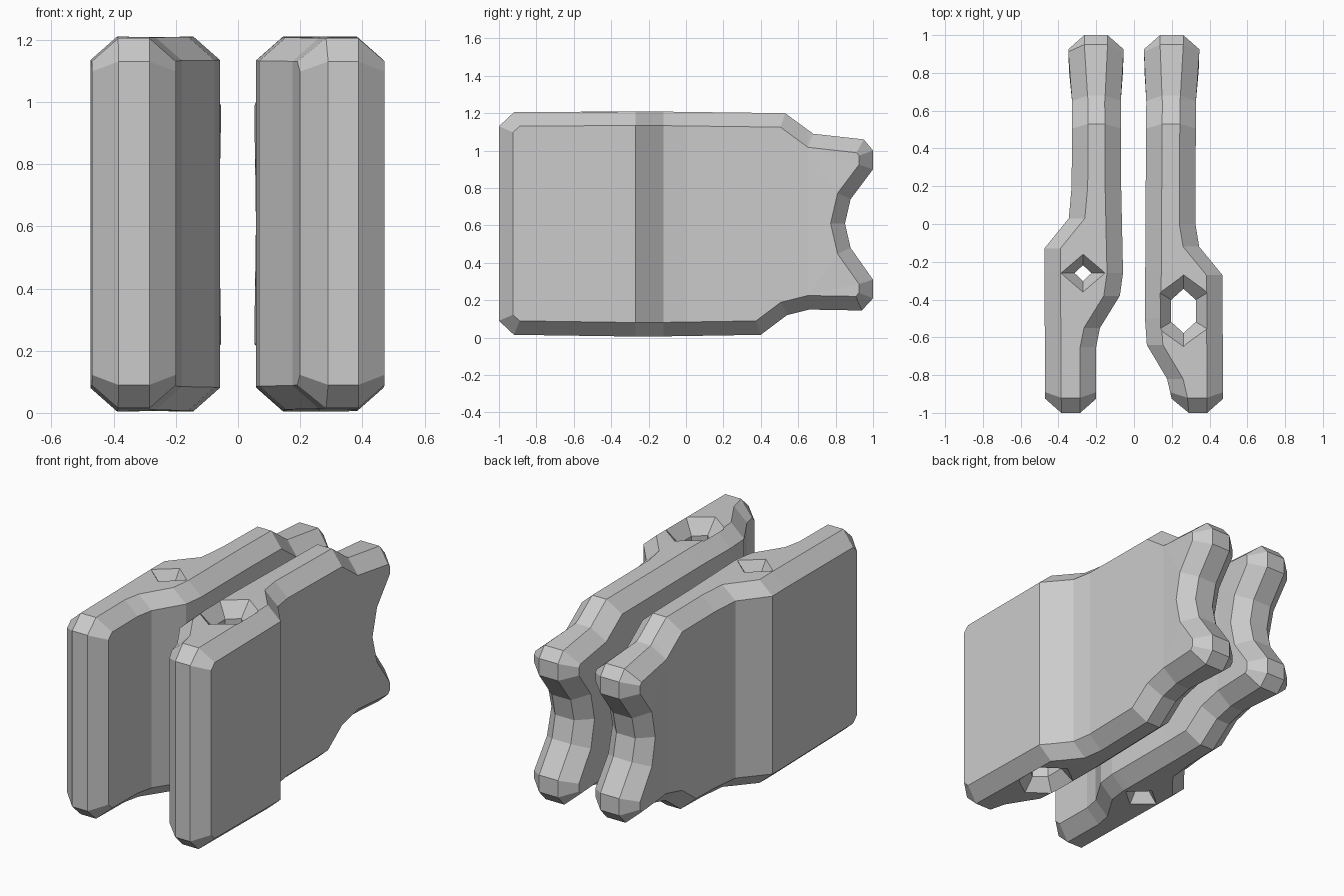
import bpy, bmesh, math
from mathutils import Vector

if "Cube" in bpy.data.objects:
    bpy.data.objects.remove(bpy.data.objects["Cube"])

# Side silhouette (y, z), counter-clockwise
SIDE = [(-1, .09), (-.92, .015), (-.22, .005), (.4, .015), (.54, .12), (.66, .15), (.94, .145),
        (1, .21), (1, .31), (.88, .48), (.85, .61), (.88, .74), (1, .9), (1, 1.0), (.95, 1.06),
        (.68, 1.09), (.53, 1.2), (-.25, 1.21), (-.92, 1.205), (-1, 1.13)]
CHAMFER = .085


def inset(pts, d):
    out = []
    for i, p in enumerate(pts):
        p = Vector(p)
        a = (p - Vector(pts[i - 1])).normalized()
        b = (Vector(pts[(i + 1) % len(pts)]) - p).normalized()
        na, nb = Vector((-a.y, a.x)), Vector((-b.y, b.x))
        out.append(p + (na + nb) * d / (1 + na.dot(nb)))
    return out


def lerp(table, y):
    if y <= table[0][0]:
        return table[0][1]
    for (y0, x0), (y1, x1) in zip(table, table[1:]):
        if y <= y1:
            return x0 + (x1 - x0) * (y - y0) / (y1 - y0)
    return table[-1][1]


def to_object(name, bm):
    bmesh.ops.recalc_face_normals(bm, faces=bm.faces[:])
    me = bpy.data.meshes.new(name)
    bm.to_mesh(me)
    bm.free()
    ob = bpy.data.objects.new(name, me)
    bpy.context.collection.objects.link(ob)
    return ob


def loft(bm, loops):
    rings = [[bm.verts.new(p) for p in lp] for lp in loops]
    n = len(rings[0])
    for r, s in zip(rings, rings[1:]):
        for i in range(n):
            j = (i + 1) % n
            bm.faces.new((r[i], r[j], s[j], s[i]))
    bm.faces.new(rings[0])
    bm.faces.new(rings[-1])


def plate(name, left, right):
    """Chamfered slab cut at the bend stations, then bent in plan."""
    bm = bmesh.new()
    inner = inset(SIDE, .075)
    loft(bm, [[(x, p[0], p[1]) for p in ring] for x, ring in
              ((-1, inner), (-.4, SIDE), (.4, SIDE), (1, inner))])
    for y in sorted({t[0] for t in left + right if -.9 < t[0] < .7}):
        bmesh.ops.bisect_plane(bm, geom=bm.verts[:] + bm.edges[:] + bm.faces[:],
                               plane_co=(0, y, 0), plane_no=(0, 1, 0), dist=1e-4)
    for v in bm.verts:
        off = CHAMFER * (1 - (abs(v.co.x) - .4) / .6)
        v.co.x = lerp(left, v.co.y) + off if v.co.x < 0 else lerp(right, v.co.y) - off
    bmesh.ops.triangulate(bm, faces=[f for f in bm.faces if len(f.verts) > 4])
    return to_object(name, bm)


def cut_hole(ob, centre, sides, r_in, r_out):
    """Vertical hole with a flared mouth at both ends."""
    bm = bmesh.new()
    loops = []
    for z, k in ((-.04, 1.5), (.085, 0), (1.125, 0), (1.25, 1.5)):
        rx, ry = (a + (b - a) * k for a, b in zip(r_in, r_out))
        loops.append([(centre[0] + rx * math.sin(math.tau * i / sides),
                       centre[1] + ry * math.cos(math.tau * i / sides), z) for i in range(sides)])
    loft(bm, loops)
    cutter = to_object("hole_cutter", bm)
    cutter.hide_render = True
    mod = ob.modifiers.new("hole", 'BOOLEAN')
    mod.operation, mod.solver, mod.object = 'DIFFERENCE', 'EXACT', cutter
    bpy.context.view_layer.objects.active = ob
    bpy.ops.object.modifier_apply(modifier=mod.name)
    bpy.data.objects.remove(cutter)


# Left plate
lp = plate("left_plate",
           [(-.95, -.47), (-.13, -.475), (.03, -.345), (.2, -.33), (.65, -.328), (.85, -.348)],
           [(-.95, -.2), (-.65, -.2), (-.55, -.18), (-.38, -.075), (-.26, -.058), (.2, -.068),
            (.65, -.07), (.85, -.055)])
cut_hole(lp, (-.27, -.26), 4, (.045, .042), (.115, .1))

# Right plate
rp = plate("right_plate",
           [(-.95, .205), (-.82, .175), (-.64, .068), (-.5, .058), (.2, .062), (.65, .065), (.85, .053)],
           [(-.95, .472), (-.27, .468), (-.12, .345), (0, .325), (.65, .328), (.85, .346)])
cut_hole(rp, (.262, -.46), 6, (.075, .117), (.145, .19))
